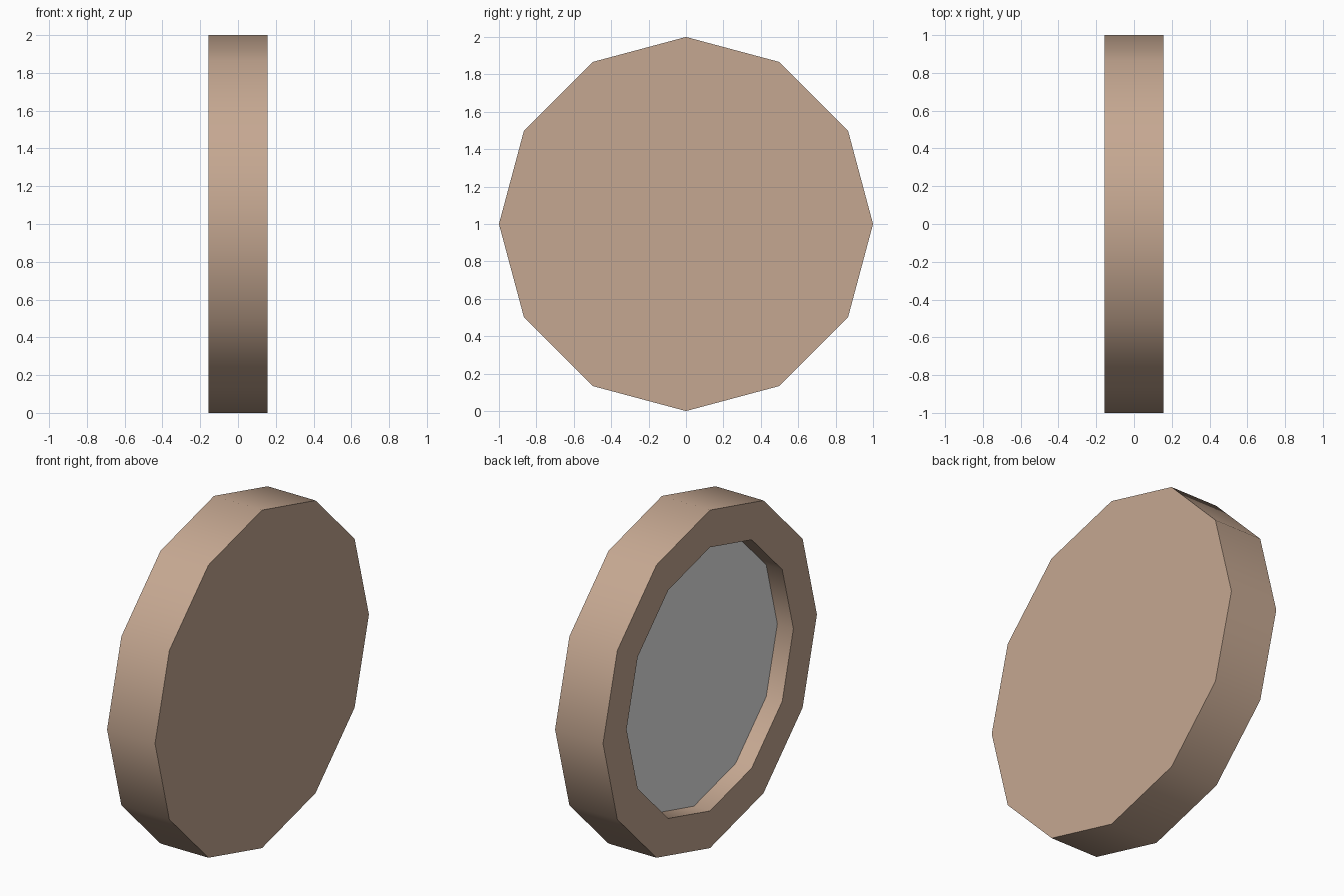
import bpy
import bmesh
from math import cos, pi, radians
from mathutils import Matrix, Vector

cube = bpy.data.objects.get("Cube")
if cube:
    bpy.data.objects.remove(cube, do_unlink=True)

SIDES = 12
RADIUS = 1.0
THICKNESS = 0.314
INNER_RADIUS = 0.78
RECESS = 0.105


def make_material(name, rgb):
    mat = bpy.data.materials.new(name)
    mat.use_nodes = True
    colour = (*rgb, 1.0)
    mat.diffuse_color = colour
    mat.node_tree.nodes["Principled BSDF"].inputs["Base Color"].default_value = colour
    return mat


# Upright disc with its axis along x
bm = bmesh.new()
bmesh.ops.create_cone(
    bm, cap_ends=True, segments=SIDES, radius1=RADIUS, radius2=RADIUS,
    depth=THICKNESS,
    matrix=Matrix.Translation((0, 0, RADIUS)) @ Matrix.Rotation(pi / 2, 4, "Y"))
bm.normal_update()

# Rim and sunken panel on the -x side
panel = min(bm.faces, key=lambda f: f.calc_center_median().x)
rim_width = (RADIUS - INNER_RADIUS) * cos(pi / SIDES)
bmesh.ops.inset_region(bm, faces=[panel], thickness=rim_width, use_even_offset=True)
panel = bmesh.ops.extrude_discrete_faces(bm, faces=[panel])["faces"][0]
bmesh.ops.translate(bm, verts=panel.verts, vec=Vector((RECESS, 0, 0)))
panel.material_index = 1
bmesh.ops.recalc_face_normals(bm, faces=bm.faces)

mesh = bpy.data.meshes.new("round_frame")
bm.to_mesh(mesh)
bm.free()
mesh.materials.append(make_material("warm brown", (0.56, 0.39, 0.285)))
mesh.materials.append(make_material("light grey", (0.8, 0.8, 0.8)))

frame = bpy.data.objects.new("round_frame", mesh)
bpy.context.collection.objects.link(frame)

# Smooth edge bands, crisp rims
bpy.ops.object.select_all(action="DESELECT")
frame.select_set(True)
bpy.context.view_layer.objects.active = frame
bpy.ops.object.shade_smooth_by_angle(angle=radians(40))
